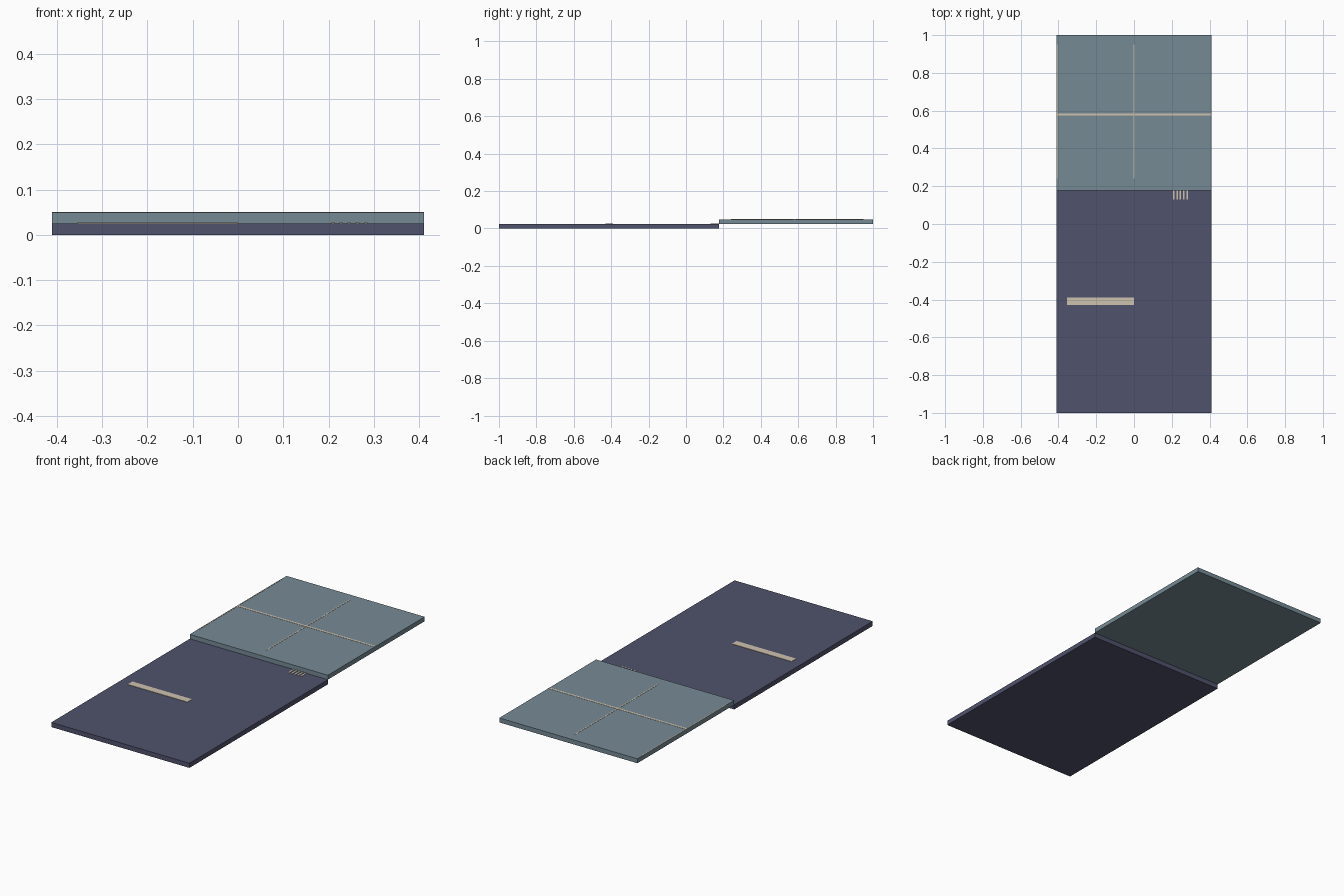
import bpy
import bmesh
from mathutils import Vector

cube = bpy.data.objects.get("Cube")
if cube:
    bpy.data.objects.remove(cube, do_unlink=True)


def material(name, rgb):
    mat = bpy.data.materials.new(name)
    mat.use_nodes = True
    color = (*rgb, 1.0)
    mat.diffuse_color = color
    mat.node_tree.nodes["Principled BSDF"].inputs["Base Color"].default_value = color
    return mat


indigo = material("dark indigo", (0.08, 0.085, 0.15))
slate = material("slate blue", (0.18, 0.255, 0.3))
cream = material("cream", (0.62, 0.54, 0.43))


def box(name, x, y, z, mat):
    """Box spanning the given (min, max) ranges."""
    bm = bmesh.new()
    bmesh.ops.create_cube(bm, size=1)
    size = Vector((x[1] - x[0], y[1] - y[0], z[1] - z[0]))
    centre = Vector((x[0] + x[1], y[0] + y[1], z[0] + z[1])) / 2
    bmesh.ops.scale(bm, vec=size, verts=bm.verts)
    bmesh.ops.translate(bm, vec=centre, verts=bm.verts)
    mesh = bpy.data.meshes.new(name)
    bm.to_mesh(mesh)
    bm.free()
    mesh.materials.append(mat)
    obj = bpy.data.objects.new(name, mesh)
    bpy.context.collection.objects.link(obj)
    return obj


half = 0.411
seam = 0.177
low_top = 0.025
high_top = 0.049

# Two stepped slabs
box("lower_slab", (-half, half), (-1, seam), (0, low_top), indigo)
box("upper_slab", (-half, half), (seam, 1), (low_top, high_top), slate)

# Thin lines on the upper slab
line_z = (high_top - 0.001, high_top + 0.001)
box("cross_line", (-half, half), (0.574, 0.586), line_z, cream)
box("centre_line", (-0.003, 0.003), (0.24, 0.95), line_z, cream)
box("edge_line", (-half, -half + 0.005), (0.24, 0.95), line_z, cream)

# Wide strip and row of short bars on the lower slab
mark_z = (low_top - 0.001, low_top + 0.002)
box("wide_strip", (-0.355, 0), (-0.43, -0.39), mark_z, cream)
for i in range(5):
    x = 0.21 + i * 0.018
    box(f"short_bar_{i + 1}", (x - 0.004, x + 0.004), (0.13, seam), mark_z, cream)
